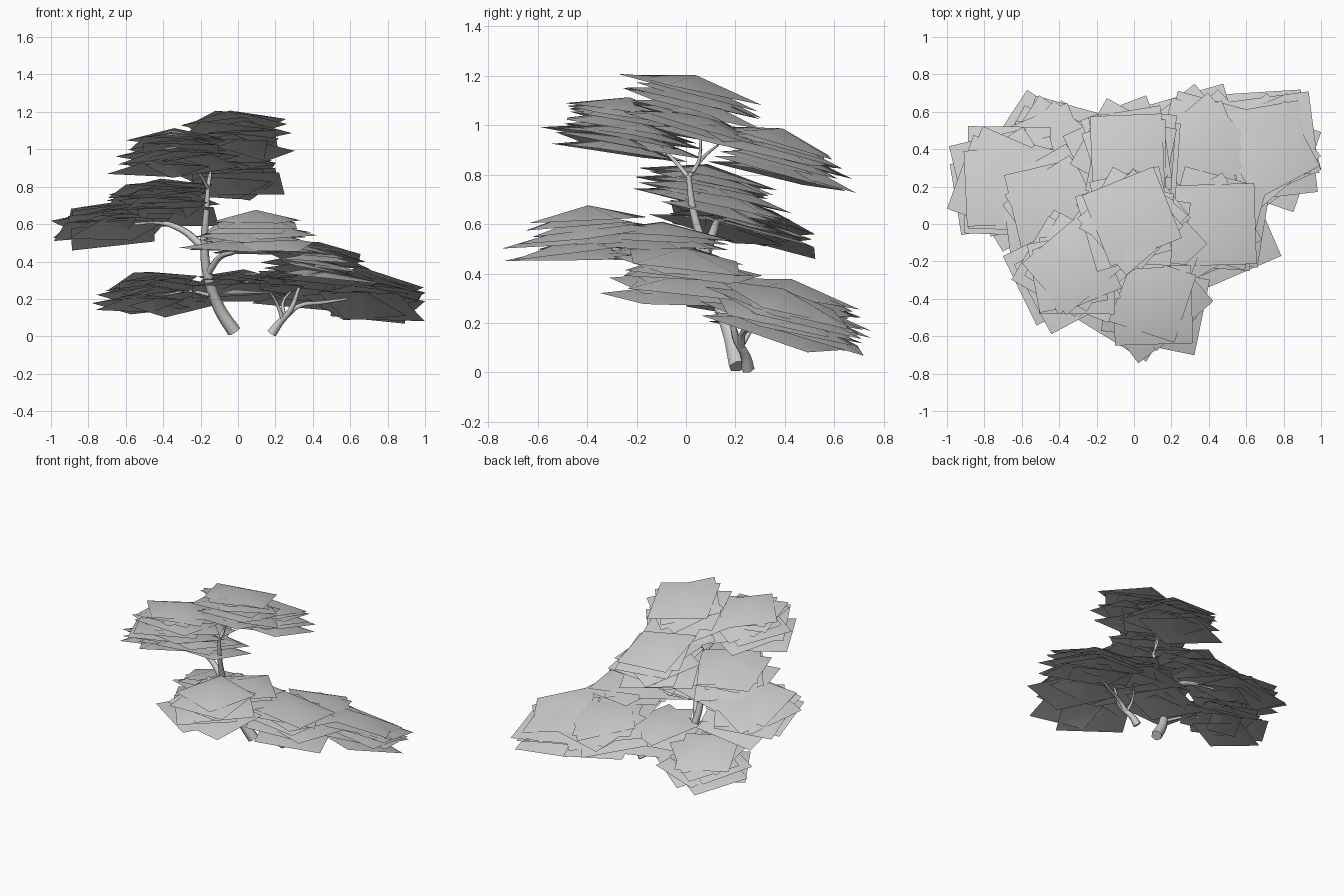
import bpy, bmesh, math, random
from mathutils import Matrix, Vector

random.seed(7)
if "Cube" in bpy.data.objects:
    bpy.data.objects.remove(bpy.data.objects["Cube"])

grey = bpy.data.materials.new("light_grey")
grey.use_nodes = True
grey.diffuse_color = (0.6, 0.6, 0.6, 1)
grey.node_tree.nodes["Principled BSDF"].inputs["Base Color"].default_value = (0.6, 0.6, 0.6, 1)

LIMITS = (1.0, 0.75)  # half width and half depth of the canopy


def leaf_card(bm, centre, size, yaw, slope, dome):
    """Square sheet with a raised middle, sheared to follow the slope."""
    verts = bmesh.ops.create_grid(bm, x_segments=1, y_segments=1, size=size / 2)["verts"]
    peak = bmesh.ops.poke(bm, faces=verts[0].link_faces[:])["verts"]
    peak[0].co.z = dome
    verts = verts + peak
    turn = Matrix.Rotation(yaw, 3, "Z")
    for v in verts:
        p = turn @ v.co
        p.z += slope[0] * p.x + slope[1] * p.y
        v.co = p + centre
    # Slide the card back inside the canopy outline
    for axis, limit in enumerate(LIMITS):
        values = [v.co[axis] for v in verts]
        push = max(0, -limit - min(values)) - max(0, max(values) - limit)
        for v in verts:
            v.co[axis] += push


def clump(name, centre, spread, height, slope, count=11, size=0.42):
    """Pile of cards, widest at the bottom and gathered at the top."""
    bm = bmesh.new()
    start = random.uniform(0, 6)
    for i in range(count):
        t = i / (count - 1)
        a = start + i * 2.4
        r = 1 - t * 0.85
        dx, dy = spread[0] * r * math.cos(a), spread[1] * r * math.sin(a)
        z = centre[2] + (t - 0.5) * height + slope[0] * dx + slope[1] * dy
        s = (slope[0] + random.uniform(-.05, .05), slope[1] + random.uniform(-.05, .05))
        leaf_card(bm, Vector((centre[0] + dx, centre[1] + dy, z)),
                  size * random.uniform(0.9, 1.08), random.uniform(0, 1.57), s, 0.06)
    mesh = bpy.data.meshes.new(name)
    bm.to_mesh(mesh)
    bm.free()
    mesh.materials.append(grey)
    mesh.shade_smooth()
    bpy.context.collection.objects.link(bpy.data.objects.new(name, mesh))


def limb(name, points, thick, thin):
    """Tapered round branch through a few points."""
    curve = bpy.data.curves.new(name, "CURVE")
    curve.dimensions = "3D"
    curve.bevel_depth = 1
    curve.bevel_resolution = 1
    curve.resolution_u = 4
    curve.use_fill_caps = True
    line = curve.splines.new("BEZIER")
    line.bezier_points.add(len(points) - 1)
    for i, (bp, p) in enumerate(zip(line.bezier_points, points)):
        bp.co = p
        bp.handle_left_type = bp.handle_right_type = "AUTO"
        bp.radius = thick + (thin - thick) * i / (len(points) - 1)
    curve.materials.append(grey)
    bpy.context.collection.objects.link(bpy.data.objects.new(name, curve))


# Foliage: centre, sideways spread, pile height, slope in x and y
clump("crown_top", (-.02, .03, 1.05), (.09, .09), .19, (0, -.25), 11, .4)
clump("crown_right", (-.33, -.24, .97), (.1, .09), .17, (.02, -.18), 11, .4)
clump("crown_back", (-.03, .38, .86), (.07, .08), .14, (0, -.26), 11, .4)
clump("left_tier_outer", (-.69, .21, .6), (.11, .1), .1, (.12, -.23))
clump("left_tier_inner", (-.42, .1, .71), (.1, .1), .14, (.02, -.22), 11, .4)
clump("front_tier", (.09, -.41, .54), (.1, .1), .15, (0, .08), 8)
clump("front_tier_inner", (.08, -.1, .5), (.12, .06), .1, (0, -.06), 6)
clump("side_tier", (.42, 0, .37), (.09, .09), .15, (-.1, -.1), 9)
clump("low_outer", (.73, .41, .21), (.11, .12), .13, (-.13, -.26), 12)
clump("low_middle", (.36, .42, .27), (.1, .08), .1, (-.05, -.22))
clump("low_inner", (.02, .24, .26), (.15, .09), .08, (0, -.15), 6, .38)
clump("low_back", (-.44, .4, .22), (.12, .1), .13, (.04, -.22), 11, .36)

# Main trunk with its fork and branches
limb("main_trunk", [(-.02, .21, .025), (-.1, .18, .15), (-.16, .12, .32),
                    (-.18, .08, .48), (-.17, .03, .65), (-.16, .01, .8)], .038, .011)
limb("fork_front", [(-.16, .01, .79), (-.2, -.05, .86), (-.25, -.1, .91)], .01, .005)
limb("fork_back", [(-.16, .01, .79), (-.15, .07, .87), (-.1, .13, .92)], .01, .005)
limb("fork_top", [(-.16, .01, .79), (-.15, .05, .85), (-.14, .06, .95)], .01, .005)
limb("left_branch", [(-.19, .08, .48), (-.3, .11, .57), (-.43, .13, .61), (-.55, .17, .6)], .024, .008)
limb("front_branch", [(-.16, .11, .34), (-.1, .03, .42), (-.02, -.12, .45), (.06, -.3, .5)], .02, .007)
limb("back_branch", [(-.15, .13, .22), (-.25, .24, .24), (-.4, .36, .22)], .012, .005)

# Second stem and its twigs
limb("second_stem", [(.18, .25, .015), (.22, .24, .07), (.28, .2, .14), (.33, .19, .27)], .028, .008)
limb("outer_branch", [(.25, .22, .1), (.32, .23, .16), (.45, .28, .18), (.58, .33, .2)], .017, .007)
limb("inner_twig", [(.24, .22, .09), (.21, .2, .17), (.17, .17, .24)], .012, .005)
limb("middle_twig", [(.25, .22, .1), (.24, .27, .18), (.29, .34, .25)], .012, .005)
